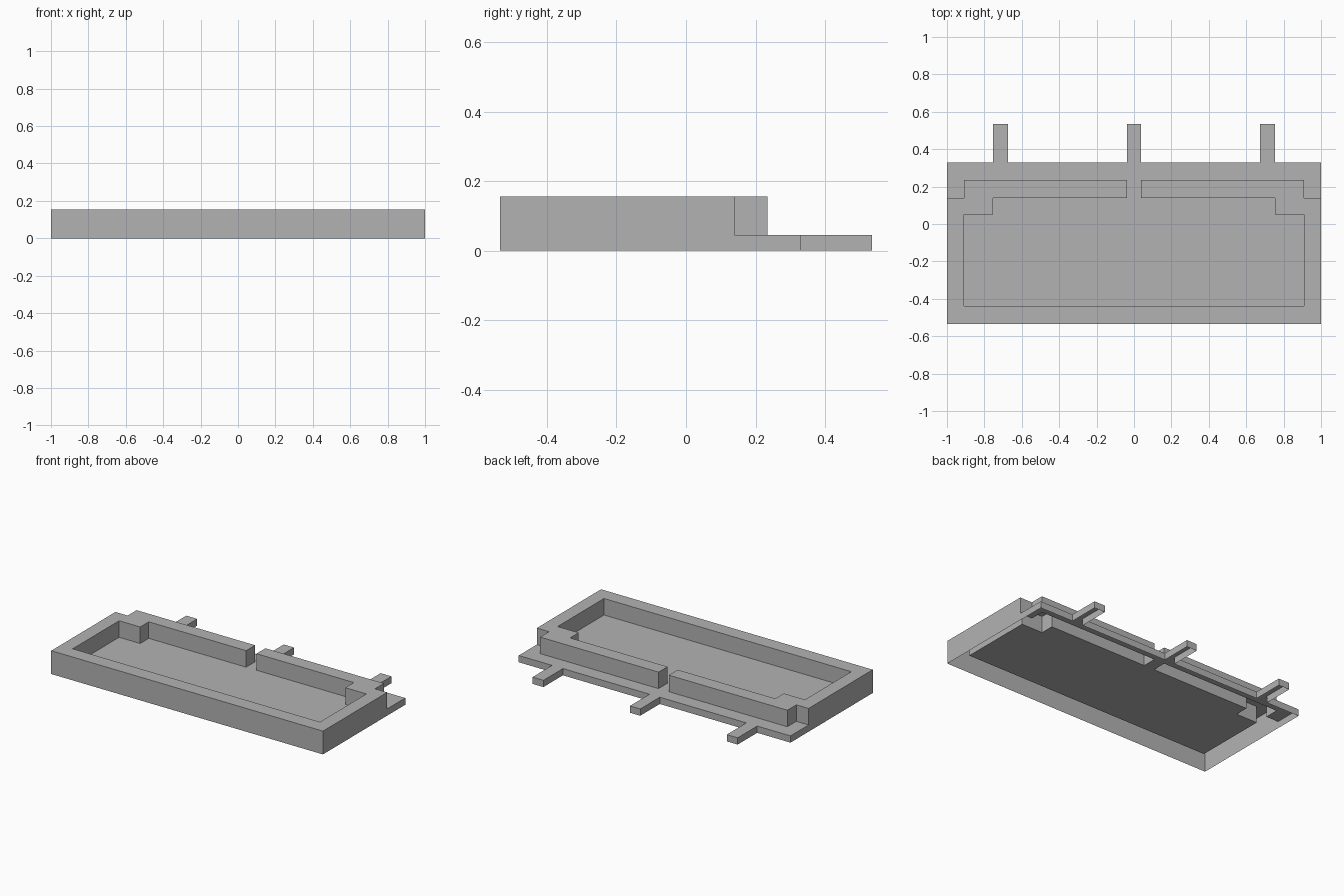
import bpy
import bmesh

cube = bpy.data.objects.get("Cube")
if cube:
    bpy.data.objects.remove(cube, do_unlink=True)

FLOOR, TOP = 0.045, 0.155
HALF, FRONT, TIP = 1.0, -0.535, 0.535          # outer limits
IN_X, IN_FRONT = 0.91, -0.438                  # inner face of the walls
STEP, MID, REAR, LEDGE = 0.05, 0.14, 0.234, 0.33   # y lines at the back
GAP, TAB_IN, TAB_OUT = 0.038, 0.675, 0.755

grey = bpy.data.materials.new("plain grey")
grey.use_nodes = True
grey.diffuse_color = (0.45, 0.45, 0.45, 1)
bsdf = next(n for n in grey.node_tree.nodes if n.type == 'BSDF_PRINCIPLED')
bsdf.inputs["Base Color"].default_value = grey.diffuse_color


def shell(name, outline, top, drop):
    """Open-bottomed half shell: a flat top with sides, mirrored across x.
    drop(a, b) gives the height the side below edge a-b reaches."""
    bm = bmesh.new()
    verts = [bm.verts.new((x, y, top)) for x, y in outline]
    bm.faces.new(verts)
    for a, b in zip(verts, verts[1:]):
        low = drop(a.co, b.co)
        if low < top:
            foot = [bm.verts.new((v.co.x, v.co.y, low)) for v in (a, b)]
            bm.faces.new((b, a, foot[0], foot[1]))
    mesh = bpy.data.meshes.new(name)
    bm.to_mesh(mesh)
    bm.free()
    mesh.materials.append(grey)
    obj = bpy.data.objects.new(name, mesh)
    bpy.context.collection.objects.link(obj)
    mirror = obj.modifiers.new("Mirror", 'MIRROR')
    mirror.merge_threshold = 0.0001


def on_edge(a, b, axis, value):
    return abs(a[axis] - value) < 1e-4 and abs(b[axis] - value) < 1e-4


# Raised wall with stepped back corners and a gap in the middle
wall = [(0, FRONT), (HALF, FRONT), (HALF, MID), (IN_X, MID), (IN_X, REAR),
        (GAP, REAR), (GAP, MID), (TAB_OUT, MID), (TAB_OUT, STEP),
        (IN_X, STEP), (IN_X, IN_FRONT), (0, IN_FRONT)]
shell("raised_wall", wall, TOP,
      lambda a, b: 0 if on_edge(a, b, 0, HALF) or on_edge(a, b, 1, FRONT) else FLOOR)

# Floor running through the gap to the back ledge and its tabs
floor = [(0, IN_FRONT), (IN_X, IN_FRONT), (IN_X, STEP), (TAB_OUT, STEP),
         (TAB_OUT, MID), (GAP, MID), (GAP, REAR), (IN_X, REAR), (IN_X, MID),
         (HALF, MID), (HALF, LEDGE), (TAB_OUT, LEDGE), (TAB_OUT, TIP),
         (TAB_IN, TIP), (TAB_IN, LEDGE), (GAP, LEDGE), (GAP, TIP), (0, TIP)]
shell("floor_and_tabs", floor, FLOOR,
      lambda a, b: 0 if on_edge(a, b, 0, HALF) or min(a.y, b.y) > LEDGE - 1e-4 else FLOOR)
